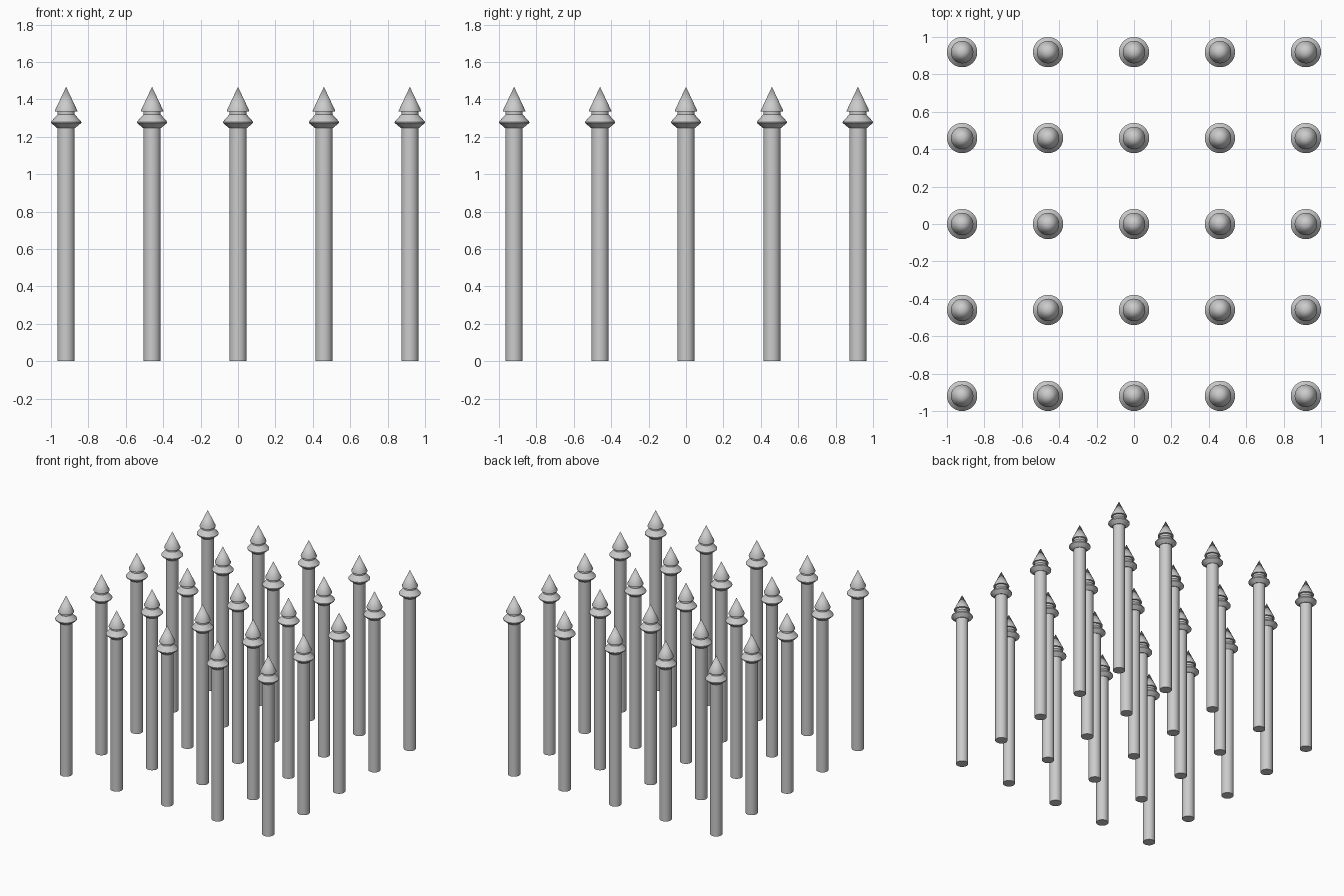
import bpy, bmesh, math

if "Cube" in bpy.data.objects:
    bpy.data.objects.remove(bpy.data.objects["Cube"])

SIDES = 32
SPACING = 0.4595


def lathe(name, profile):
    """Closed solid of revolution from (radius, z) points, bottom to top."""
    bm = bmesh.new()
    rings = []
    for r, z in profile:
        if r == 0:
            rings.append([bm.verts.new((0, 0, z))] * SIDES)
        else:
            rings.append([bm.verts.new((r * math.cos(2 * math.pi * i / SIDES),
                                        r * math.sin(2 * math.pi * i / SIDES), z))
                          for i in range(SIDES)])
    for low, high in zip(rings, rings[1:]):
        for i in range(SIDES):
            j = (i + 1) % SIDES
            corners = [low[i], low[j], high[j], high[i]]
            bm.faces.new(list(dict.fromkeys(corners)))
    # flat caps on open ends
    if profile[0][0] > 0:
        bm.faces.new(rings[0][::-1])
    if profile[-1][0] > 0:
        bm.faces.new(rings[-1])
    bmesh.ops.recalc_face_normals(bm, faces=bm.faces)
    # smooth round sides, sharp rims
    for f in bm.faces:
        f.smooth = True
    for e in bm.edges:
        e.smooth = e.calc_face_angle(0) < math.radians(30)
    mesh = bpy.data.meshes.new(name)
    bm.to_mesh(mesh)
    bm.free()
    return mesh


parts = [
    # round shaft with the neck under the spike
    lathe("post_shaft", [(0.046, 0), (0.046, 1.34)]),
    # double-tapered collar
    lathe("post_collar", [(0.05, 1.248), (0.081, 1.274), (0.081, 1.28), (0.047, 1.318)]),
    # pointed spike
    lathe("post_spike", [(0.06, 1.335), (0.06, 1.34), (0, 1.467)]),
]

# five by five grid of posts
for row in range(5):
    for col in range(5):
        for mesh in parts:
            post = bpy.data.objects.new(f"{mesh.name}_{row}_{col}", mesh)
            post.location = ((col - 2) * SPACING, (row - 2) * SPACING, 0)
            bpy.context.collection.objects.link(post)
